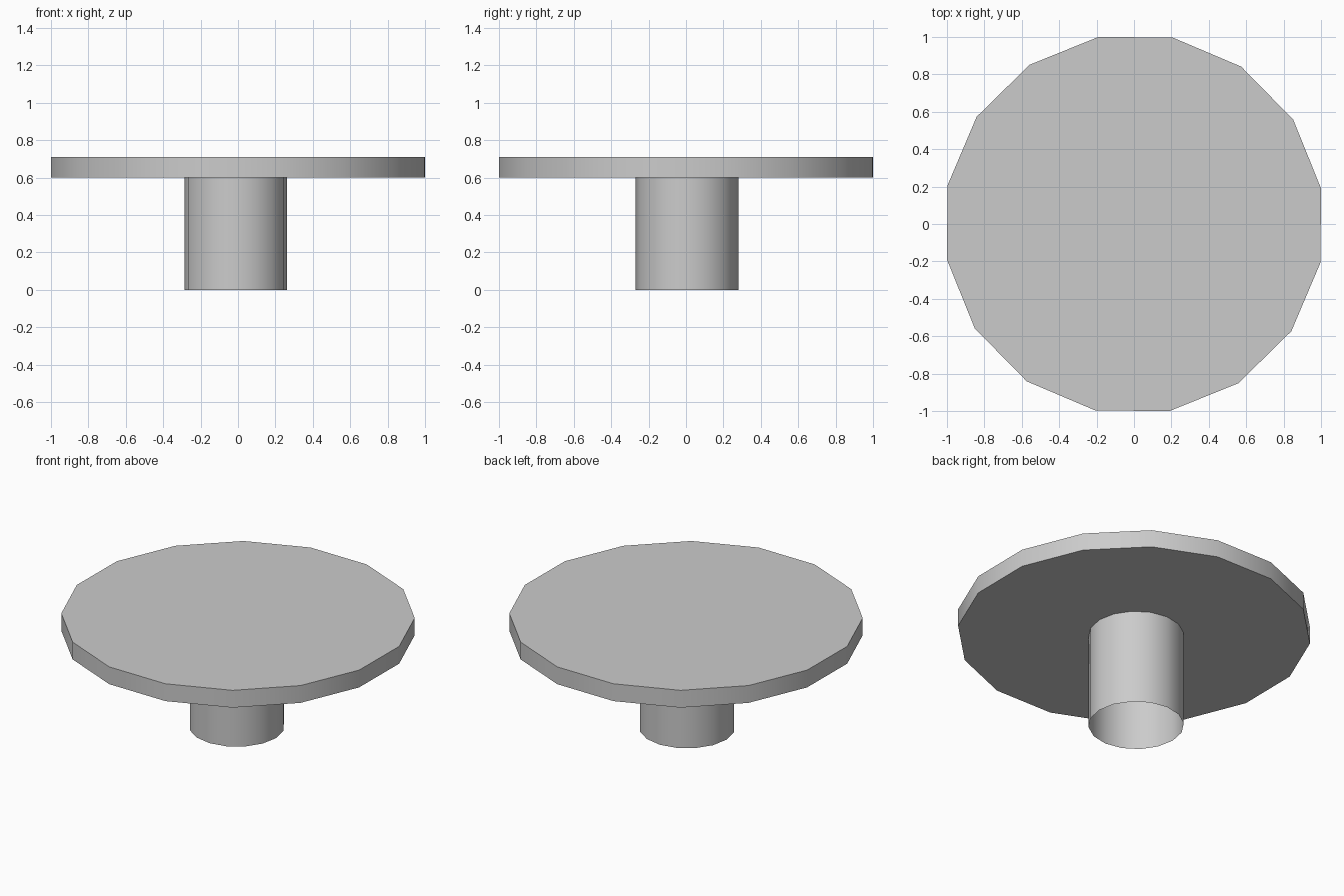
import bpy
import math

cube = bpy.data.objects.get("Cube")
if cube:
    bpy.data.objects.remove(cube, do_unlink=True)

SIDES = 16
STEM_TOP = 0.6
TABLE_TOP = 0.71

grey = bpy.data.materials.new("light_grey")
grey.use_nodes = True
colour = (0.6, 0.6, 0.6, 1)
grey.diffuse_color = colour
grey.node_tree.nodes["Principled BSDF"].inputs["Base Color"].default_value = colour


def round_part(name, radius, bottom, top, x=0, y=0, turn=0, fill="NGON"):
    """Upright sixteen-sided part with smooth walls; turn is in degrees."""
    bpy.ops.mesh.primitive_cylinder_add(
        vertices=SIDES, radius=radius, depth=top - bottom, end_fill_type=fill,
        location=(x, y, (bottom + top) / 2), rotation=(0, 0, math.radians(turn)))
    part = bpy.context.object
    part.name = name
    part.data.materials.append(grey)
    bpy.ops.object.shade_smooth_by_angle(angle=math.radians(30))
    return part


# Flat disc, turned so that flat sides face the axes
round_part("table_top", 1.018, STEM_TOP, TABLE_TOP, turn=10.75)

# Hollow stem, open at the foot and slightly off centre
round_part("stem", 0.275, 0, STEM_TOP, x=-0.012, y=0.005, fill="NOTHING")
